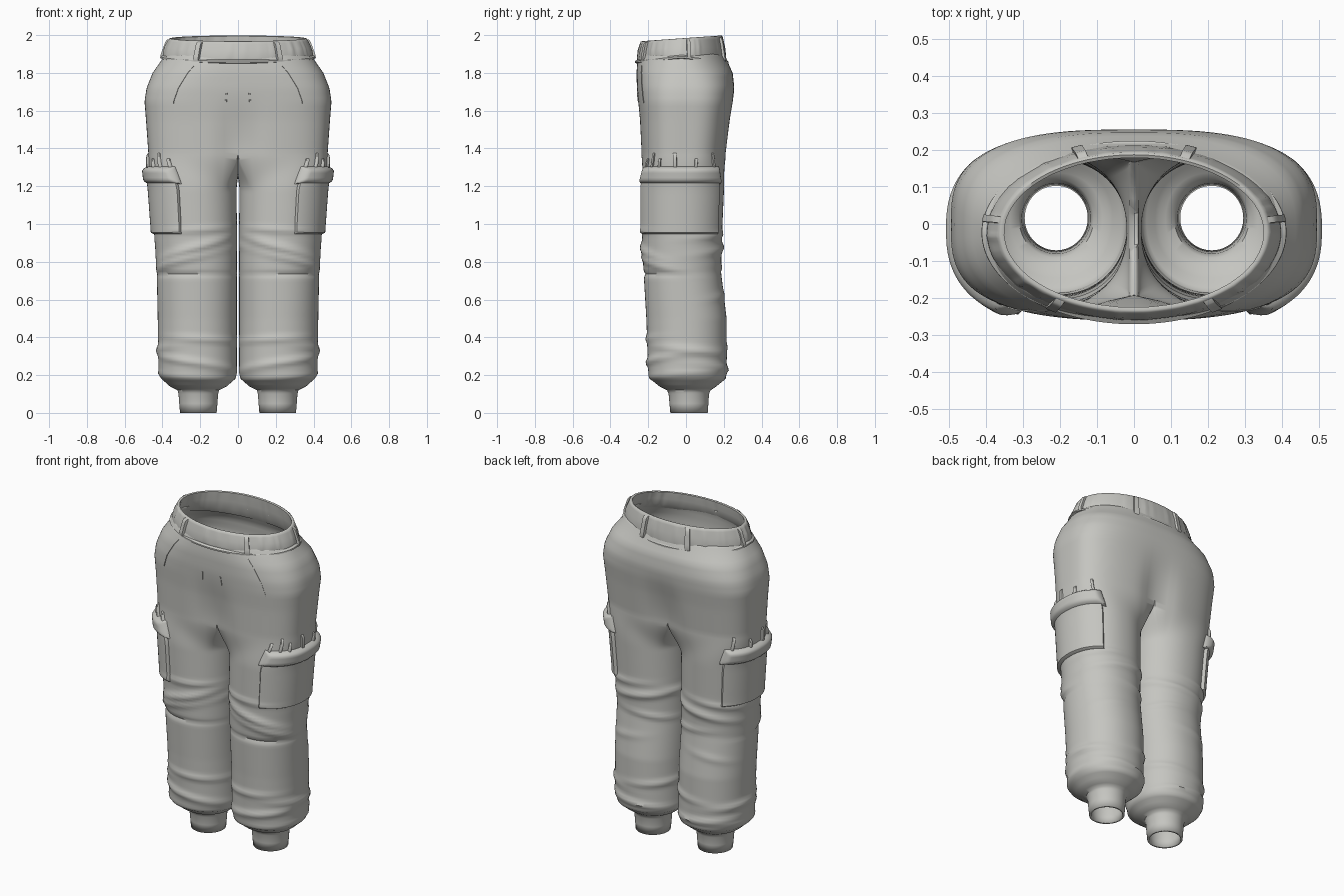
import bpy, bmesh, math, random
from math import sin, cos, radians, pi, exp

random.seed(4)
if "Cube" in bpy.data.objects:
    bpy.data.objects.remove(bpy.data.objects["Cube"])

cloth = bpy.data.materials.new("warm grey cloth")
cloth.use_nodes = True
GREY = (0.56, 0.56, 0.53, 1)
cloth.diffuse_color = GREY
cloth.node_tree.nodes["Principled BSDF"].inputs["Base Color"].default_value = GREY

SPLIT = 135                 # leg angle where the outer arc meets the centre seam
LOW, HIGH = 1.17, 1.38      # legs blend into the hips between these heights

# height: inner x, outer x, front y, back y
LEG = [(0, .113, .307, -.083, .115), (.1, .105, .315, -.092, .122),
       (.12, .10, .32, -.10, .13), (.14, .06, .36, -.14, .16),
       (.18, .015, .405, -.19, .21), (.22, .006, .42, -.2, .215),
       (.5, .006, .425, -.21, .215), (.75, .006, .43, -.225, .185),
       (1, .006, .447, -.235, .193), (1.38, .01, .475, -.24, .21)]
# height: half width, front y, back y, roundness exponent
HIP = [(1.38, .475, -.24, .215, 3), (1.55, .487, -.247, .235, 3),
       (1.65, .495, -.255, .25, 3), (1.72, .484, -.26, .256, 2.9),
       (1.8, .452, -.262, .247, 2.6), (1.86, .41, -.258, .22, 2.3),
       (1.91, .38, -.245, .2, 2.1)]
# folds: height, slope, centre angle, spread, amount, width
FOLDS = [(.97, -.01, -100, .8, .010, .014), (.87, -.06, -85, .9, .016, .022),
         (.80, -.05, -60, .9, .013, .018), (.735, 0, -70, 1.3, -.010, .012),
         (.88, .03, 100, 1.1, .014, .02), (.94, .02, 60, .8, .010, .015),
         (.76, -.02, 120, .7, .010, .016), (.39, .01, -100, .9, .010, .016),
         (.33, -.02, 10, 1.0, .012, .02), (.27, .03, -80, 1.2, .013, .018),
         (.23, -.02, 90, 1.1, .012, .016), (.36, .02, 130, .9, .010, .018),
         (.90, -.04, 175, .7, .006, .02), (.20, .01, -30, 1.3, .010, .014),
         (.62, .03, 70, .6, .006, .02)]


def table(rows, z):
    """Read a profile table at height z."""
    z = min(max(z, rows[0][0]), rows[-1][0])
    for lo, hi in zip(rows, rows[1:]):
        if z <= hi[0]:
            f = (z - lo[0]) / (hi[0] - lo[0])
            return [p + (q - p) * f for p, q in zip(lo[1:], hi[1:])]


def power(v, e):
    return math.copysign(abs(v) ** e, v)


def smooth(f):
    f = min(max(f, 0), 1)
    return f * f * (3 - 2 * f)


def fold_height(z, a):
    total = 0
    for z0, slope, mid, spread, amount, width in FOLDS:
        d = radians((a - mid + 180) % 360 - 180)
        total += amount * exp(-((z - z0 - slope * d) / width) ** 2 - (d / spread) ** 2)
    return total


def hip_point(z, t):
    w, front, back, n = table(HIP, z)
    x = w * max(cos(t), 0) ** (2 / n)
    y = (back - front) / 2 * power(sin(t), 2 / n)
    dent = .16 * smooth((1.72 - z) / .34) * exp(-(x / .09) ** 2)
    return x, (front + back) / 2 + y * (1 - dent)


def trousers(a, z, off=0):
    """Surface of the left half: angle a around the leg (0 outside, -90 front)."""
    inner, outer, front, back = table(LEG, z)
    w = smooth((z - LOW) / (HIGH - LOW))
    t = radians(a)
    r = off + fold_height(z, a)
    n = 2 if z < .13 else 2.15
    lx = (inner + outer) / 2 + (outer - inner) / 2 * power(cos(t), 2 / n) + r * cos(t)
    lx = max(lx, .004)
    ly = (front + back) / 2 + (back - front) / 2 * power(sin(t), 2 / n) + r * sin(t)
    if abs(a) <= SPLIT:
        ht = t * 90 / SPLIT
        hx, hy = hip_point(z, ht)
        hx, hy, hz = hx + off * cos(ht), hy + off * sin(ht), z
    else:                                   # saddle between the legs
        s = ((a % 360) - 180) / (180 - SPLIT)
        _, y0 = hip_point(HIGH, -pi / 2)
        _, y1 = hip_point(HIGH, pi / 2)
        hx, hy = 0, (y0 + y1) / 2 - s * (y1 - y0) / 2
        seam = 1.26 + (HIGH - 1.26) * s * s
        hz = z if z < LOW else LOW + (seam - LOW) * (z - LOW) / (HIGH - LOW)
    return lx + (hx - lx) * w, ly + (hy - ly) * w, hz


PLEATS = [(random.uniform(0, 360), random.uniform(.003, .008)) for _ in range(34)]


def waist(a, f, off=0):
    """Waistband surface: f is 0 at its lower edge and 1 at its rim."""
    t = radians(a)
    bump = sum(h * exp(-(((a - p + 180) % 360 - 180) / 2) ** 2) for p, h in PLEATS)
    r = off + bump * sin(pi * min(max(f, 0), 1)) * .8
    rx = .396 - .034 * f + r
    ry = .234 - .02 * f + r
    bottom = 1.895 - .025 * abs(sin(t))
    top = 1.983 + .015 * sin(t)
    return rx * cos(t), -.023 + ry * sin(t), bottom + (top - bottom) * f


def finish(name, bm, mirror=True, wall=0):
    mesh = bpy.data.meshes.new(name)
    bm.to_mesh(mesh)
    bm.free()
    ob = bpy.data.objects.new(name, mesh)
    bpy.context.collection.objects.link(ob)
    mesh.materials.append(cloth)
    if mirror:
        ob.modifiers.new("both sides", "MIRROR").merge_threshold = .0005
    if wall:
        solid = ob.modifiers.new("wall", "SOLIDIFY")
        solid.thickness, solid.offset = wall, -1
    bpy.ops.object.select_all(action="DESELECT")
    bpy.context.view_layer.objects.active = ob
    ob.select_set(True)
    bpy.ops.object.shade_smooth_by_angle(angle=radians(50))
    return ob


def loft(bm, rows, pairs):
    """Bridge rows of vertices, skipping columns that a row lacks."""
    for low, high in zip(rows, rows[1:]):
        for i, j in pairs:
            if all(k in row for k in (i, j) for row in (low, high)):
                bm.faces.new((low[i], low[j], high[j], high[i]))


def patch(name, surf, a0, a1, z0, z1, thick, slant=0, soft=.25, steps=(24, 10)):
    """Raised panel that follows a surface, with rounded edges."""
    bm = bmesh.new()
    rows = []
    nu, nv = steps
    for j in range(nv + 1):
        v = (1 - cos(pi * j / nv)) / 2
        row = {}
        for i in range(nu + 1):
            u = (1 - cos(pi * i / nu)) / 2
            edge = min(u * (1 - u) * 4 / (soft * .4), v * (1 - v) * 4 / soft, 1)
            off = -.006 + (thick + .006) * edge ** .5
            row[i] = bm.verts.new(surf(a0 + (a1 - a0) * u + slant * v, z0 + (z1 - z0) * v, off))
        rows.append(row)
    loft(bm, rows, [(i, i + 1) for i in range(nu)])
    return finish(name, bm)


# Legs and hips as one open, thin-walled garment
bm = bmesh.new()
angles = list(range(-180, 180, 5))
levels = [0, .05, .1, .108, .12, .13, .14, .15, .16, .17]
levels += [.18 + i * .015 for i in range(80)] + [HIGH]
levels += [HIGH + (1.91 - HIGH) * i / 24 for i in range(1, 25)]
rows = []
for z in levels:
    used = [a for a in angles if z <= HIGH or abs(a) <= SPLIT]
    rows.append({a: bm.verts.new(trousers(a, z)) for a in used})
loft(bm, rows, list(zip(angles, angles[1:] + angles[:1])))
finish("trousers", bm, wall=.012)

# Gathered waistband with a seam roll at its lower edge
bm = bmesh.new()
around = range(0, 360, 2)
profile = [(.1, -.018), (-.22, -.004), (-.17, .010), (-.08, .012), (0, .001), (.12, .004),
           (.5, .005), (.85, .003), (.97, .002), (1, -.004), (.97, -.013), (.5, -.018), (.1, -.018)]
rows = [{a: bm.verts.new(waist(a, f, off)) for a in around} for f, off in profile]
loft(bm, rows, [(a, (a + 2) % 360) for a in around])
bmesh.ops.remove_doubles(bm, verts=bm.verts, dist=.00001)
finish("waistband", bm, mirror=False)

# Belt loops
for name, mid in (("side", 9), ("back", 68), ("front", -57)):
    patch(name + "_belt_loop", waist, mid - 2.5, mid + 2.5, -.15, .95, .018, steps=(6, 8))

# Cargo pockets with flaps and gathers above
patch("cargo_pocket", trousers, -72, 57, .945, 1.25, .018, soft=.12, steps=(40, 18))
patch("pocket_flap", trousers, -77, 63, 1.21, 1.305, .036, soft=.7, steps=(40, 12))
for k, mid in enumerate((-70, -52, -35, -8, 14, 50)):
    patch("pocket_gather_%d" % (k + 1), trousers, mid - 2.5, mid + 2.5, 1.27,
          1.35 + .03 * (k % 2), .014, soft=.8, steps=(6, 8))

# Slanted hip pocket seams and the fly fold
patch("hip_pocket_seam", trousers, -82.5, -81.5, 1.63, 1.85, .003, slant=-10, steps=(4, 16))
patch("fly_seam", trousers, -131.5, -130.5, 1.64, 1.70, .003, steps=(4, 6))
